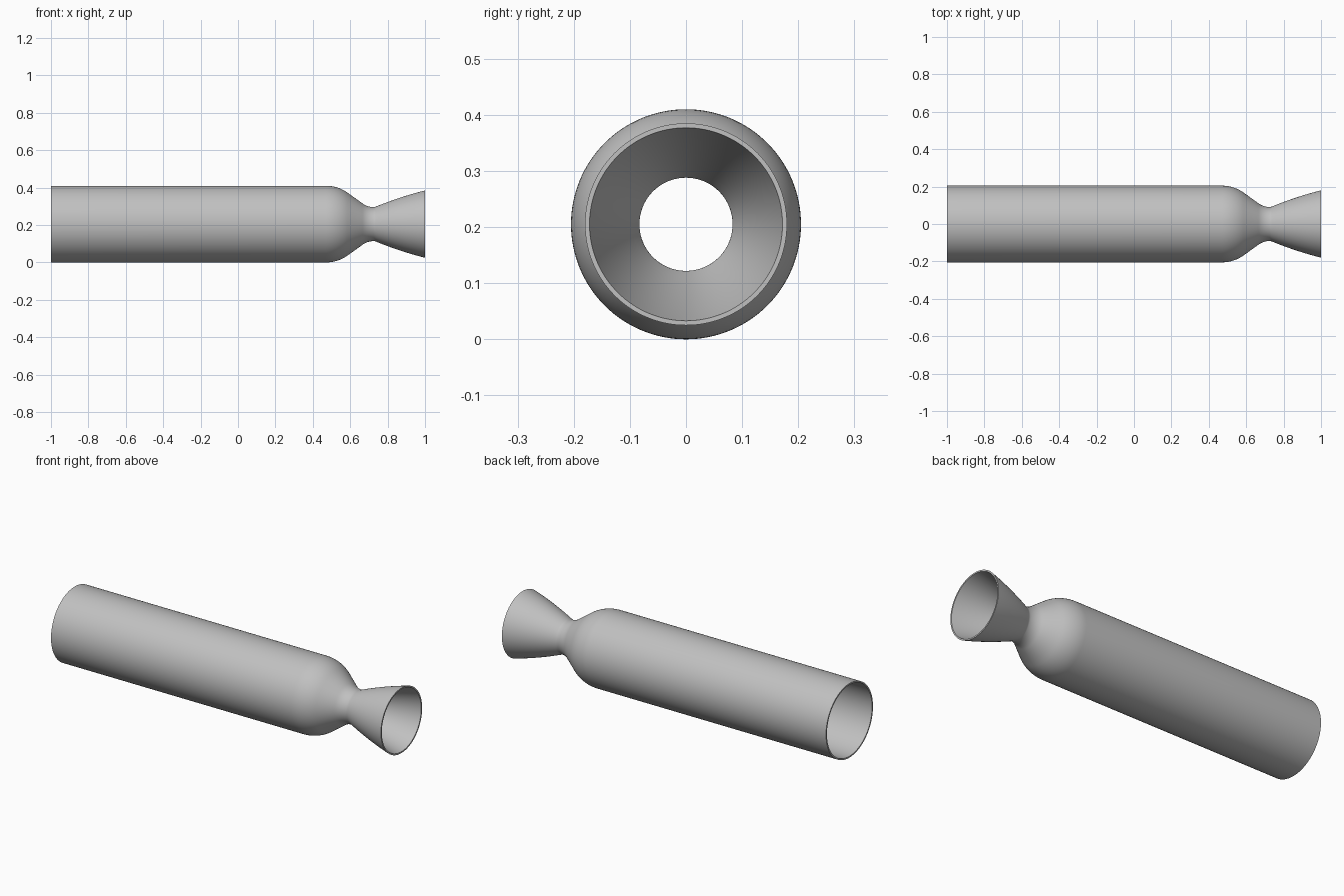
import bpy
import bmesh
from math import sin, cos, radians, pi
from mathutils import Vector, Matrix

cube = bpy.data.objects.get("Cube")
if cube:
    bpy.data.objects.remove(cube, do_unlink=True)

SEGMENTS = 128
BODY_R, THROAT_R, EXIT_R = 0.205, 0.091, 0.18
WALL = 0.008
THROAT_X = 0.725

steel = bpy.data.materials.new("grey_metal")
steel.use_nodes = True
GREY = (0.53, 0.53, 0.53, 1)
steel.diffuse_color = GREY
steel.node_tree.nodes["Principled BSDF"].inputs["Base Color"].default_value = GREY


def arc(cx, cr, radius, start, end, steps=10):
    """Profile points (x, radius) along an arc, angles in degrees."""
    angles = [radians(start + (end - start) * i / steps) for i in range(steps + 1)]
    return [(cx + radius * cos(a), cr + radius * sin(a)) for a in angles]


# Outer profile: straight tube, rounded shoulder, throat and flared bell
outer = [(-1, BODY_R)]
outer += arc(0.47, BODY_R - 0.2, 0.2, 90, 52)
outer += arc(THROAT_X, THROAT_R + 0.1, 0.1, 232, 270)
outer += arc(THROAT_X, THROAT_R + 0.03, 0.03, 270, 293, 4)[1:]
x0, r0 = outer[-1]
for i in range(1, 13):
    t = i / 12
    bulge = 0.02 * t * (1 - t)
    outer.append((x0 + (1 - x0) * t, r0 + (EXIT_R - r0) * t + bulge))

# Inner profile runs back along the wall, giving flat rims at both ends
inner = [(x, r - WALL) for x, r in reversed(outer)]
profile = outer + inner

# Revolve the closed profile about the x axis
bm = bmesh.new()
verts = [bm.verts.new((x, 0, r)) for x, r in profile]
edges = [bm.edges.new((v, verts[(i + 1) % len(verts)])) for i, v in enumerate(verts)]
bmesh.ops.spin(bm, geom=verts + edges, cent=(0, 0, 0), axis=(1, 0, 0),
               angle=2 * pi, steps=SEGMENTS, use_merge=True)
bmesh.ops.remove_doubles(bm, verts=bm.verts, dist=1e-5)
bmesh.ops.recalc_face_normals(bm, faces=bm.faces)
bmesh.ops.translate(bm, verts=bm.verts, vec=(0, 0, BODY_R))

mesh = bpy.data.meshes.new("chamber_and_nozzle")
bm.to_mesh(mesh)
bm.free()
mesh.materials.append(steel)
chamber = bpy.data.objects.new("chamber_and_nozzle", mesh)
bpy.context.collection.objects.link(chamber)

# Smooth walls with crisp rims
bpy.ops.object.select_all(action="DESELECT")
chamber.select_set(True)
bpy.context.view_layer.objects.active = chamber
bpy.ops.object.shade_smooth_by_angle(angle=radians(35))
